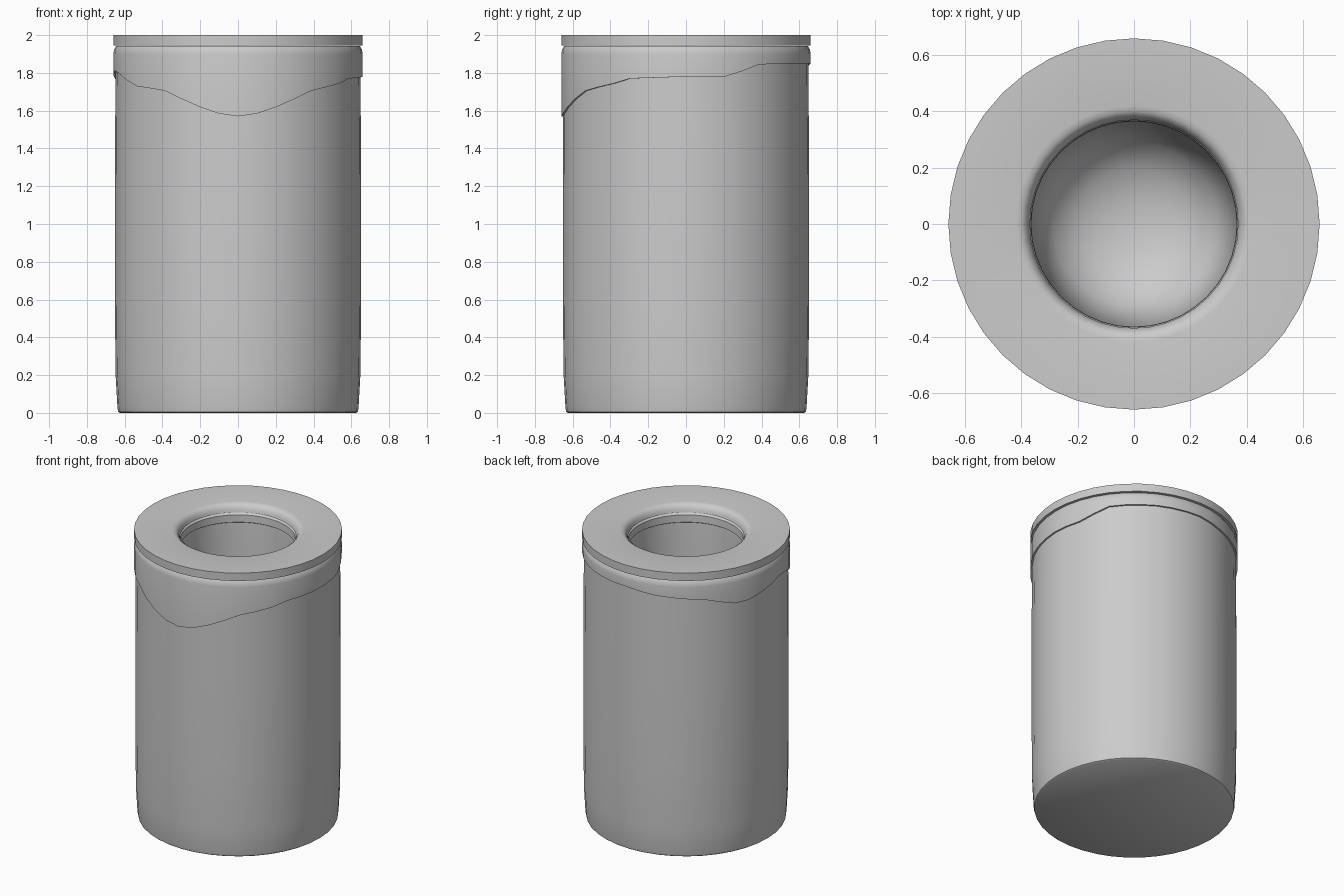
import bpy, bmesh, math

SEGMENTS = 40

cube = bpy.data.objects.get("Cube")
if cube:
    bpy.data.objects.remove(cube, do_unlink=True)

grey = bpy.data.materials.new("plain grey")
grey.use_nodes = True
colour = (0.6, 0.6, 0.6, 1)
grey.diffuse_color = colour
grey.node_tree.nodes["Principled BSDF"].inputs["Base Color"].default_value = colour


def lathe(name, profile, closed=False, smooth_angle=40):
    """Spin a profile of (radius, height); a height may be a function of the angle."""
    bm = bmesh.new()
    rings = []
    for radius, height in profile:
        if radius == 0:
            rings.append([bm.verts.new((0, 0, height))] * SEGMENTS)
            continue
        ring = []
        for i in range(SEGMENTS):
            a = math.tau * i / SEGMENTS
            z = height(math.degrees(a)) if callable(height) else height
            ring.append(bm.verts.new((radius * math.cos(a), radius * math.sin(a), z)))
        rings.append(ring)
    pairs = list(zip(rings, rings[1:]))
    if closed:
        pairs.append((rings[-1], rings[0]))
    for low, high in pairs:
        for i in range(SEGMENTS):
            j = (i + 1) % SEGMENTS
            corners = list(dict.fromkeys((low[i], low[j], high[j], high[i])))
            bm.faces.new(corners)
    bmesh.ops.recalc_face_normals(bm, faces=bm.faces)
    mesh = bpy.data.meshes.new(name)
    bm.to_mesh(mesh)
    bm.free()
    mesh.materials.append(grey)
    obj = bpy.data.objects.new(name, mesh)
    bpy.context.collection.objects.link(obj)
    bpy.ops.object.select_all(action="DESELECT")
    obj.select_set(True)
    bpy.context.view_layer.objects.active = obj
    bpy.ops.object.shade_smooth_by_angle(angle=math.radians(smooth_angle))
    return obj


# Wavy lower edge of the collar: angle in degrees, height
WAVE = [(0, 1.78), (18, 1.78), (27, 1.81), (36, 1.845), (63, 1.85), (90, 1.85),
        (108, 1.83), (135, 1.81), (157, 1.74), (180, 1.79), (192, 1.82),
        (215, 1.73), (233, 1.71), (252, 1.62), (261, 1.585), (270, 1.57),
        (279, 1.585), (288, 1.62), (307, 1.71), (323, 1.74), (333, 1.77), (360, 1.78)]


def wave(angle):
    for (a, za), (b, zb) in zip(WAVE, WAVE[1:]):
        if a <= angle <= b:
            return za + (zb - za) * (angle - a) / (b - a)
    return WAVE[0][1]


# Thick-walled body with a round-bottomed cavity
lathe("body", [
    (0, 0), (0.625, 0), (0.634, 0.006), (0.638, 0.025), (0.648, 0.2),
    (0.652, 0.6), (0.652, 1.2), (0.648, 1.9),
    (0.375, 1.9), (0.37, 1.8), (0.365, 1.2), (0.355, 0.5), (0.335, 0.32),
    (0.29, 0.21), (0.2, 0.14), (0.1, 0.11), (0, 0.1)])

# Collar that hangs over the body with the wavy edge
lathe("collar", [
    (0.645, wave), (0.66, wave), (0.66, 1.9), (0.656, 1.925), (0.645, 1.942),
    (0.38, 1.942), (0.367, 1.93), (0.365, 1.88), (0.38, 1.87), (0.645, 1.87)], closed=True)

# Flat ring on top with a rounded inner lip
lathe("top_ring", [
    (0.37, 1.945), (0.66, 1.945), (0.66, 2.0), (0.42, 2.0), (0.4, 1.996),
    (0.385, 1.985), (0.375, 1.965)], closed=True)
